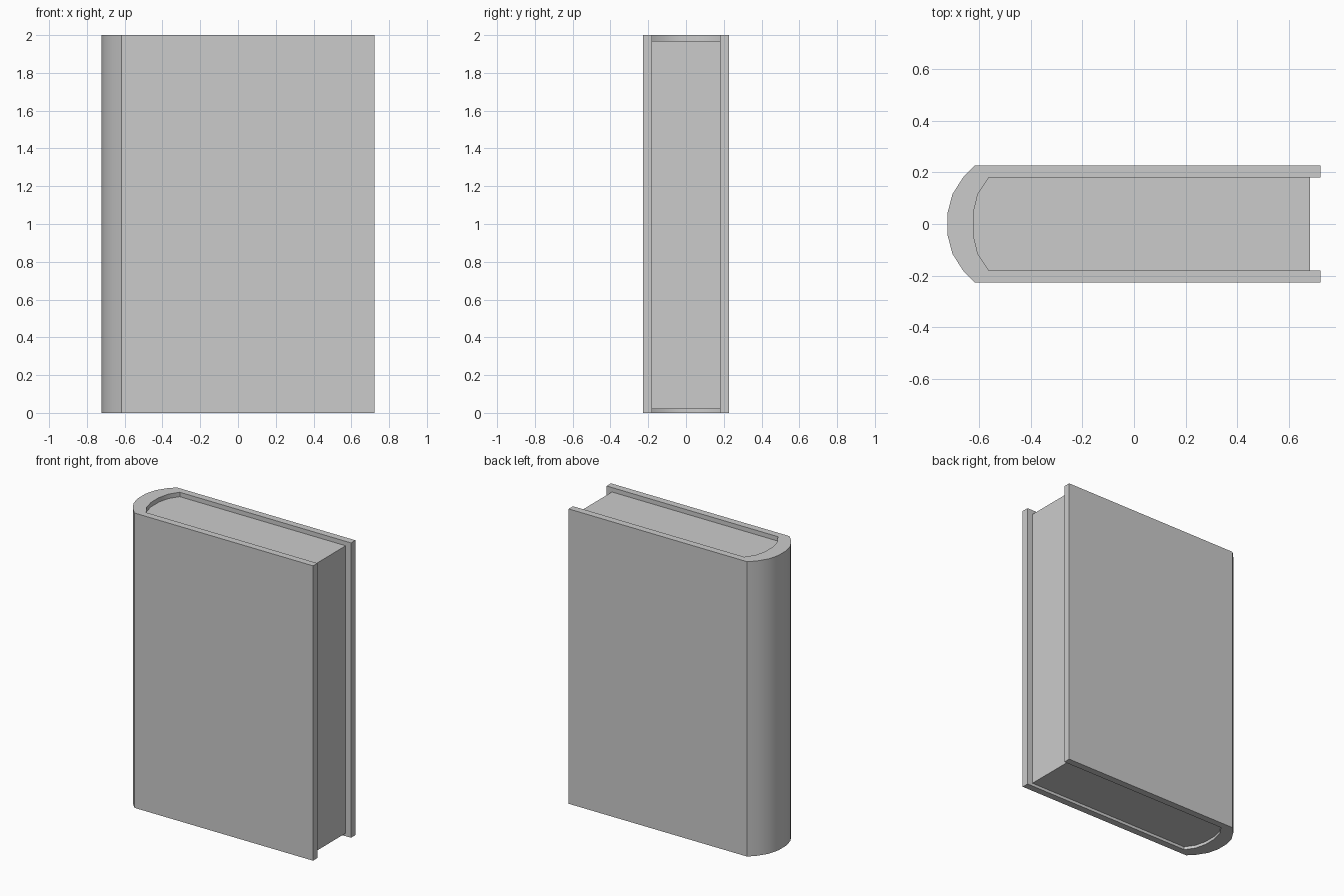
import bpy, bmesh, math

if "Cube" in bpy.data.objects:
    bpy.data.objects.remove(bpy.data.objects["Cube"])

def mirrored(half):
    """Closed outline: the +y half followed by its mirror image."""
    return half + [(x, -y) for x, y in reversed(half)]

def extrude(name, outline, z0, z1):
    bm = bmesh.new()
    face = bm.faces.new([bm.verts.new((x, y, z0)) for x, y in outline])
    ext = bmesh.ops.extrude_face_region(bm, geom=[face])
    top = [v for v in ext["geom"] if isinstance(v, bmesh.types.BMVert)]
    bmesh.ops.translate(bm, verts=top, vec=(0, 0, z1 - z0))
    bmesh.ops.recalc_face_normals(bm, faces=bm.faces)
    mesh = bpy.data.meshes.new(name)
    bm.to_mesh(mesh)
    bm.free()
    obj = bpy.data.objects.new(name, mesh)
    bpy.context.collection.objects.link(obj)
    bpy.ops.object.select_all(action='DESELECT')
    obj.select_set(True)
    bpy.context.view_layer.objects.active = obj
    bpy.ops.object.shade_smooth_by_angle(angle=math.radians(30))
    return obj

# Rounded spine curves, from the board towards the middle (+y half)
outer = [(-0.618, 0.227), (-0.663, 0.18), (-0.704, 0.115), (-0.723, 0.042)]
inner = [(-0.563, 0.18), (-0.605, 0.117), (-0.623, 0.042)]

# Cover: both boards and the thick rounded spine in one U-shaped section
cover_half = inner[::-1] + [(0.722, 0.18), (0.722, 0.227)] + outer
extrude("cover", mirrored(cover_half), 0.0, 2.0)

# Page block: fills the cover, set back from its three open edges
extrude("pages", mirrored([(0.682, 0.18)] + inner), 0.02, 1.97)
